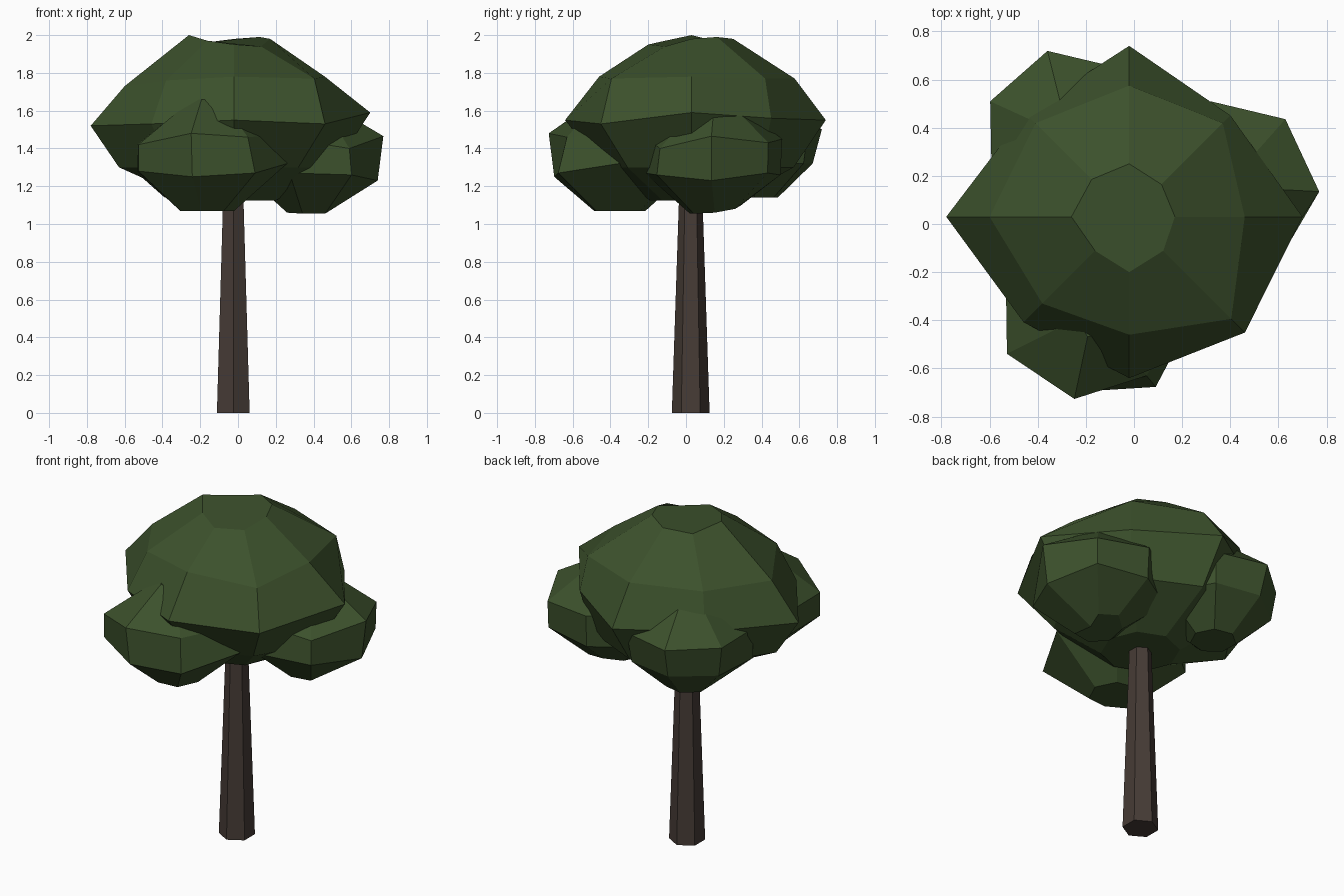
import bpy, bmesh, math


def material(name, rgb):
    m = bpy.data.materials.new(name)
    m.diffuse_color = (*rgb, 1)
    return m


leaf = material("leaf green", (0.045, 0.082, 0.025))
bark = material("bark brown", (0.061, 0.044, 0.036))


def lathe(name, centre, rings, start, mat):
    """Closed stack of rings; each ring is (heights, radii) with one radius per side."""
    bm = bmesh.new()
    loops = []
    for z, radii in rings:
        n = len(radii)
        zs = z if isinstance(z, (list, tuple)) else [z] * n
        loop = []
        for i, r in enumerate(radii):
            a = math.radians(start + 360 * i / n)
            loop.append(bm.verts.new((centre[0] + r * math.cos(a),
                                      centre[1] + r * math.sin(a), zs[i])))
        loops.append(loop)
    for lo, hi in zip(loops, loops[1:]):
        n = len(lo)
        for i in range(n):
            j = (i + 1) % n
            bm.faces.new((lo[i], lo[j], hi[j], hi[i]))
    bm.faces.new(loops[0][::-1])
    bm.faces.new(loops[-1])
    bmesh.ops.recalc_face_normals(bm, faces=bm.faces)
    me = bpy.data.meshes.new(name)
    bm.to_mesh(me)
    bm.free()
    me.materials.append(mat)
    ob = bpy.data.objects.new(name, me)
    bpy.context.collection.objects.link(ob)
    return ob


# Six-sided tapering trunk
lathe("trunk", (-0.025, 0.025), [(0, [0.1] * 6), (1.2, [0.06] * 6)], 30, bark)

# Main crown: uneven eight-sided rings, starting at +x
lathe("main_crown", (-0.02, 0.03), [
    (1.125, [.22, .22, .22, .22, .22, .22, .22, .22]),
    (1.30, [.53, .52, .54, .52, .61, .48, .47, .48]),
    ([1.59, 1.56, 1.55, 1.54, 1.52, 1.53, 1.55, 1.53],
     [.72, .595, .71, .61, .76, .62, .67, .68]),
    ([1.78, 1.77, 1.77, 1.76, 1.73, 1.76, 1.78, 1.77],
     [.48, .55, .545, .55, .58, .51, .49, .60]),
    ([1.98, 1.99, 1.98, 1.96, 2.0, 1.97, 1.95, 1.94],
     [.19, .19, .22, .22, .24, .20, .23, .20]),
], 0, leaf)

# Three smaller seven-sided leaf clumps
lathe("front_clump", (-0.17, -0.36), [
    (1.07, [.13, .15, .15, .15, .15, .15, .15]),
    ([1.25, 1.27, 1.32, 1.28, 1.28, 1.28, 1.28],
     [.345, .41, .43, .38, .39, .40, .40]),
    ([1.48, 1.46, 1.47, 1.46, 1.44, 1.42, 1.42],
     [.375, .35, .38, .37, .40, .40, .40]),
    (1.66, [.11, .12, .12, .12, .12, .11, .08]),
], 258, leaf)

lathe("right_clump", (0.38, 0.155), [
    ([1.06, 1.08, 1.10, 1.08, 1.06, 1.055, 1.055],
     [.06, .14, .14, .13, .13, .14, .14]),
    ([1.23, 1.27, 1.26, 1.26, 1.26, 1.27, 1.26],
     [.36, .37, .35, .37, .37, .39, .38]),
    ([1.465, 1.43, 1.45, 1.45, 1.45, 1.45, 1.40],
     [.39, .375, .36, .37, .37, .37, .36]),
    (1.62, [.13, .13, .13, .13, .13, .13, .13]),
], -3, leaf)

lathe("back_left_clump", (-0.27, 0.36), [
    (1.14, [.13, .13, .13, .13, .13, .13, .13]),
    (1.32, [.32, .33, .36, .35, .34, .34, .33]),
    (1.50, [.37, .36, .36, .37, .36, .36, .36]),
    (1.67, [.15, .14, .14, .14, .14, .14, .14]),
], 104, leaf)
